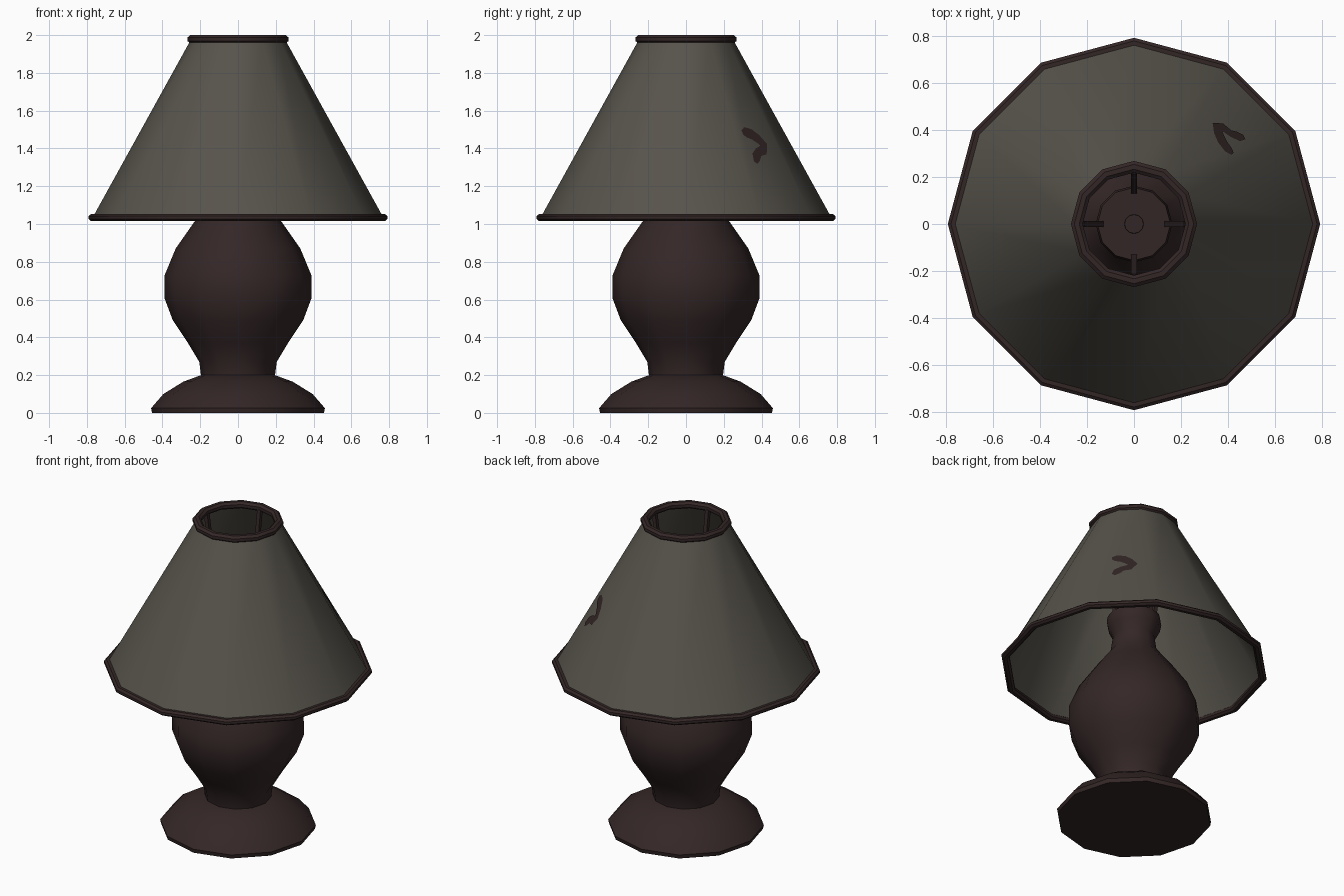
import bpy, bmesh, math
from mathutils import Vector

cube = bpy.data.objects.get("Cube")
if cube:
    bpy.data.objects.remove(cube, do_unlink=True)

SIDES = 12


def material(name, rgb):
    m = bpy.data.materials.new(name)
    m.use_nodes = True
    m.diffuse_color = (*rgb, 1)
    m.node_tree.nodes["Principled BSDF"].inputs["Base Color"].default_value = (*rgb, 1)
    return m


BROWN = material("dark brown", (0.034, 0.0195, 0.0195))
GREY = material("warm grey", (0.095, 0.087, 0.071))


def finish(bm, name, mat, angle=40):
    bmesh.ops.recalc_face_normals(bm, faces=bm.faces)
    me = bpy.data.meshes.new(name)
    bm.to_mesh(me)
    bm.free()
    me.materials.append(mat)
    ob = bpy.data.objects.new(name, me)
    bpy.context.collection.objects.link(ob)
    bpy.ops.object.select_all(action='DESELECT')
    ob.select_set(True)
    bpy.context.view_layer.objects.active = ob
    bpy.ops.object.shade_smooth_by_angle(angle=math.radians(angle))
    return ob


def lathe(name, profile, mat, closed=False, sides=SIDES):
    """Turn a (radius, height) profile around z; open profiles get end caps."""
    bm = bmesh.new()
    rings = []
    for r, z in profile:
        angles = [math.tau * i / sides for i in range(sides)]
        rings.append([bm.verts.new((r * math.cos(a), r * math.sin(a), z)) for a in angles])
    pairs = list(zip(rings, rings[1:]))
    if closed:
        pairs.append((rings[-1], rings[0]))
    else:
        bm.faces.new(rings[0])
        bm.faces.new(rings[-1])
    for low, high in pairs:
        for i in range(sides):
            j = (i + 1) % sides
            bm.faces.new((low[i], low[j], high[j], high[i]))
    return finish(bm, name, mat)


def rim(name, radius, z, half_width, half_height):
    section = []
    for i in range(8):
        a = math.tau * (i + 0.5) / 8
        section.append((radius + 1.08 * half_width * math.cos(a),
                        z + 1.08 * half_height * math.sin(a)))
    return lathe(name, section, BROWN, closed=True)


# Foot and vase-shaped body
lathe("foot", [(0.455, 0), (0.46, 0.025), (0.395, 0.1), (0.29, 0.165), (0.195, 0.2)], BROWN)
lathe("body", [(0.195, 0.19), (0.205, 0.27), (0.265, 0.37), (0.345, 0.49), (0.39, 0.61),
               (0.388, 0.73), (0.33, 0.87), (0.225, 1.02), (0.14, 1.13), (0.125, 1.23),
               (0.155, 1.29), (0.163, 1.33), (0.155, 1.365)], BROWN)
lathe("socket", [(0.042, 1.36), (0.04, 1.375)], BROWN)

# Shade: thin conical shell with rims at both openings
LOW, HIGH = Vector((0.772, 1.03)), Vector((0.25, 1.975))
lathe("shade", [LOW, HIGH, HIGH - Vector((0.012, 0)), LOW - Vector((0.012, 0))], GREY, closed=True)
rim("lower_rim", 0.768, 1.034, 0.023, 0.019)
rim("upper_rim", 0.243, 1.978, 0.025, 0.022)

# Four struts carry the shade from the collar
for i in range(4):
    a = math.tau * i / 4
    out = Vector((math.cos(a), math.sin(a), 0))
    start, end = out * 0.14 + Vector((0, 0, 1.35)), out * 0.225 + Vector((0, 0, 1.97))
    bm = bmesh.new()
    bmesh.ops.create_cube(bm, size=1)
    bmesh.ops.scale(bm, vec=(0.024, 0.024, (end - start).length), verts=bm.verts)
    turn = Vector((0, 0, 1)).rotation_difference(end - start)
    bmesh.ops.rotate(bm, matrix=turn.to_matrix(), verts=bm.verts)
    bmesh.ops.translate(bm, vec=(start + end) / 2, verts=bm.verts)
    finish(bm, f"strut_{i + 1}", BROWN)

# Hooked stain lying on one flat panel of the shade: (sideways, height, half width)
STAIN = [(-0.085, 1.485, 0.012), (-0.06, 1.485, 0.028), (-0.02, 1.475, 0.03),
         (0.015, 1.45, 0.028), (0.04, 1.42, 0.028), (0.02, 1.39, 0.026),
         (-0.02, 1.38, 0.022), (-0.05, 1.355, 0.026), (-0.07, 1.325, 0.012)]
mid = math.radians(45)
outward = Vector((math.cos(mid), math.sin(mid), 0))
sideways = Vector((-math.sin(mid), math.cos(mid), 0))


def on_panel(p):
    t = (p.y - LOW.y) / (HIGH.y - LOW.y)
    radius = LOW.lerp(HIGH, t).x * math.cos(math.pi / SIDES) + 0.004
    return outward * radius + sideways * p.x + Vector((0, 0, p.y))


bm = bmesh.new()
edges = []
for i, (s, z, w) in enumerate(STAIN):
    before, after = STAIN[max(i - 1, 0)], STAIN[min(i + 1, len(STAIN) - 1)]
    along = Vector((after[0] - before[0], after[1] - before[1])).normalized()
    across = Vector((-along.y, along.x)) * w
    centre = Vector((s, z))
    edges.append([bm.verts.new(on_panel(centre + k * across)) for k in (-1, 1)])
for (a, b), (c, d) in zip(edges, edges[1:]):
    bm.faces.new((a, c, d, b))
for f in bm.faces:
    f.normal_update()
stain = finish(bm, "shade_stain", BROWN)
if stain.data.polygons[0].normal.dot(outward) < 0:
    stain.data.flip_normals()
